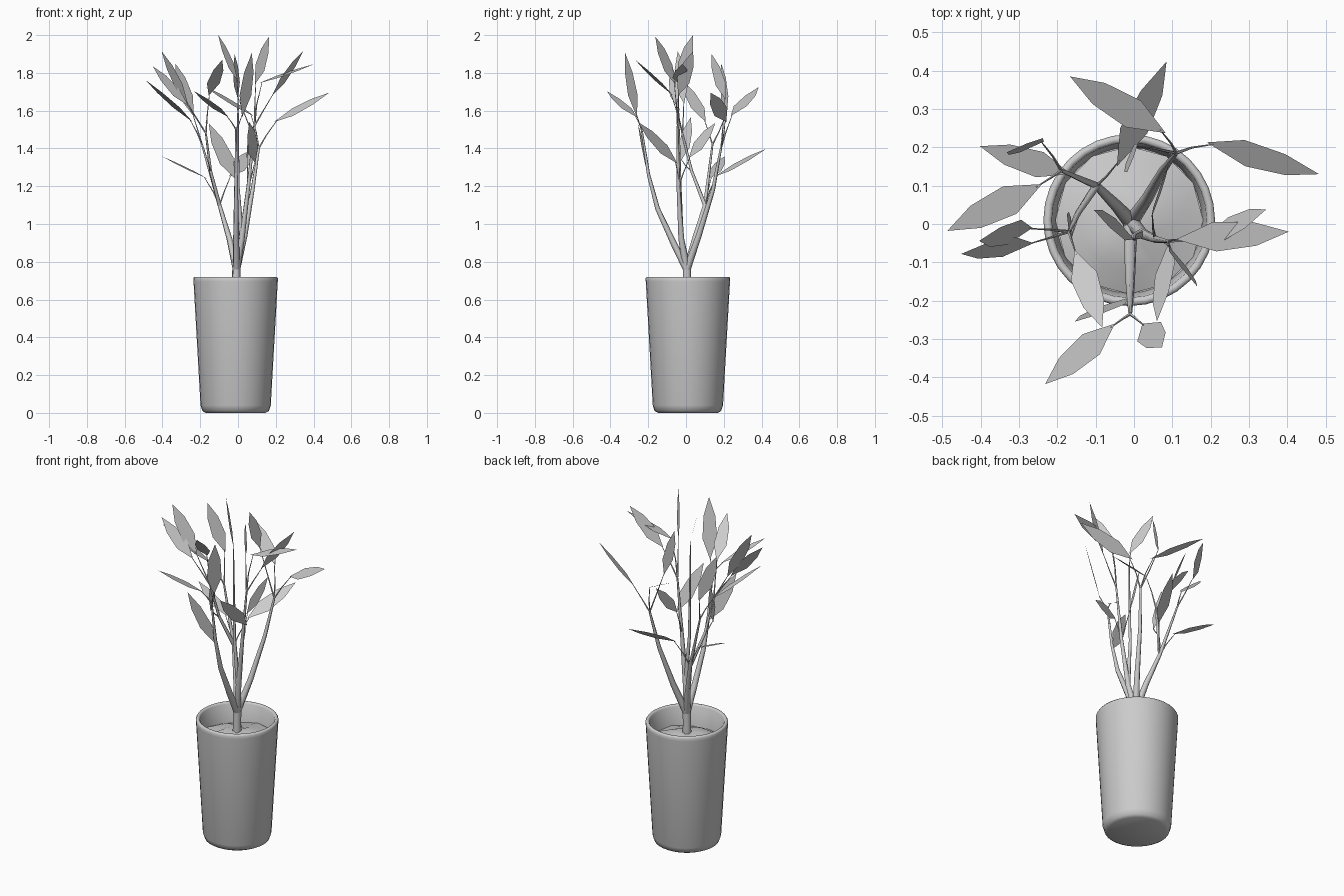
import bpy, bmesh, math, random
from mathutils import Vector as V, Quaternion

if "Cube" in bpy.data.objects:
    bpy.data.objects.remove(bpy.data.objects["Cube"])
random.seed(4)
CX, CY = -0.0125, 0.01


def finish(name, bm, smooth=None):
    bmesh.ops.recalc_face_normals(bm, faces=bm.faces[:])
    me = bpy.data.meshes.new(name)
    bm.to_mesh(me)
    bm.free()
    ob = bpy.data.objects.new(name, me)
    bpy.context.collection.objects.link(ob)
    if smooth:
        bpy.ops.object.select_all(action='DESELECT')
        ob.select_set(True)
        bpy.context.view_layer.objects.active = ob
        bpy.ops.object.shade_smooth_by_angle(angle=math.radians(smooth))
    return ob


def lathe(name, profile, n, jitter=0.0):
    bm = bmesh.new()
    rings = []
    for r, z in profile:
        if r == 0:
            rings.append([bm.verts.new((CX, CY, z))] * n)
        else:
            rings.append([bm.verts.new((CX + r * math.cos(2 * math.pi * i / n),
                                        CY + r * math.sin(2 * math.pi * i / n),
                                        z + random.uniform(-jitter, jitter))) for i in range(n)])
    for a, b in zip(rings, rings[1:]):
        for i in range(n):
            j = (i + 1) % n
            bm.faces.new(list(dict.fromkeys([a[i], a[j], b[j], b[i]])))
    return finish(name, bm, 60)


def tube(bm, pts, r0, r1, n=6):
    # tapered tube through a list of points
    pts = [V(p) for p in pts]
    rings = []
    for k, p in enumerate(pts):
        d = (pts[min(k + 1, len(pts) - 1)] - pts[max(k - 1, 0)]).normalized()
        s = d.cross(V((0.3, 1, 0))).normalized()
        t = d.cross(s)
        r = r0 + (r1 - r0) * k / (len(pts) - 1)
        rings.append([bm.verts.new(p + r * (math.cos(2 * math.pi * i / n) * s
                                            + math.sin(2 * math.pi * i / n) * t)) for i in range(n)])
    for a, b in zip(rings, rings[1:]):
        for i in range(n):
            bm.faces.new((a[i], a[(i + 1) % n], b[(i + 1) % n], b[i]))
    bm.faces.new(rings[0])
    bm.faces.new(rings[-1])


def leaf(bm, base, tip, roll):
    # flat six-sided blade, level across when roll is zero
    base, tip = V(base), V(tip)
    d = tip - base
    s = d.cross(V((0, 0, 1))).normalized() * min(0.04, 0.125 * d.length)
    s = Quaternion(d.normalized(), math.radians(roll)) @ s
    bm.faces.new([bm.verts.new(p) for p in (
        base, base + d * 0.34 + s, base + d * 0.7 + s * 0.8, tip,
        base + d * 0.7 - s * 0.8, base + d * 0.34 - s)])


# pot with rounded foot and thick rim
lathe("pot", [(0, 0), (0.158, 0), (0.176, 0.01), (0.186, 0.04), (0.223, 0.695), (0.224, 0.712),
              (0.219, 0.72), (0.208, 0.72), (0.202, 0.712), (0.19, 0.57), (0, 0.57)], 32)

# uneven soil
lathe("soil", [(0, 0.645), (0.07, 0.64), (0.13, 0.622), (0.193, 0.605)], 12, 0.012)

# trunk and main branches: points, start radius, end radius
n_front, n_left, n_side = (-0.01, -0.235, 1.5), (-0.19, 0.14, 1.42), (-0.17, -0.02, 1.48)
n_back, n_right, n_mid = (0.11, 0.185, 1.4), (0.088, -0.045, 1.52), (0, -0.04, 1.6)
hub, fork = (-0.008, 0.005, 0.76), (-0.098, 0.1, 1.1)
low_front, low_side = (-0.01, -0.198, 1.26), (-0.145, 0.03, 1.28)
low_right, low_mid = (0.055, -0.04, 1.2), (0.02, -0.025, 0.92)
branches = [
    ([(-0.01, 0.005, 0.58), (-0.01, 0.005, 0.7), (-0.008, 0.005, 0.8)], 0.024, 0.022),
    ([hub, (-0.01, -0.062, 0.89), (-0.01, -0.15, 1.08), low_front, n_front], 0.021, 0.005),
    ([hub, (-0.045, 0.047, 0.92), fork, n_left], 0.021, 0.005),
    ([fork, low_side, n_side], 0.011, 0.005),
    ([hub, (0.035, 0.068, 0.94), (0.077, 0.143, 1.18), n_back], 0.021, 0.006),
    ([hub, low_mid, low_right, n_right], 0.021, 0.005),
    ([low_mid, (0, -0.032, 1.2), n_mid], 0.013, 0.004),
]
bm = bmesh.new()
for b in branches:
    tube(bm, *b)
finish("branches", bm, 65)

# leaves: branch point, leaf base, leaf tip, optional roll in degrees
leaves = [
    (n_front, (-0.05, -0.26, 1.565), (-0.232, -0.418, 1.703)),
    (n_front, (0.022, -0.26, 1.565), (0.073, -0.322, 1.905)),
    (low_front, (-0.012, -0.192, 1.235), (-0.155, -0.255, 1.533), 74),
    (n_left, (-0.24, 0.104, 1.54), (-0.487, -0.018, 1.76)),
    (n_left, (-0.235, 0.215, 1.57), (-0.332, 0.187, 1.85), -75),
    (fork, (-0.165, 0.13, 1.242), (-0.402, 0.203, 1.358)),
    (fork, (-0.045, 0.15, 1.25), (0.085, 0.424, 1.397), 29),
    (n_side, (-0.262, -0.05, 1.625), (-0.451, -0.078, 1.835), -49),
    (n_side, (-0.265, -0.01, 1.635), (-0.404, -0.044, 1.914), -46),
    (n_side, (-0.155, -0.068, 1.68), (-0.083, -0.27, 1.87)),
    (low_side, (-0.16, -0.03, 1.33), (-0.175, 0.025, 1.565), 75),
    (n_back, (0.083, 0.237, 1.572), (-0.167, 0.385, 1.725)),
    (n_back, (0.19, 0.213, 1.54), (0.483, 0.13, 1.695), 35),
    (n_back, (0, 0.208, 1.66), (-0.018, 0.135, 1.9), 73),
    (n_right, (0.09, -0.057, 1.74), (0.165, -0.163, 1.993), -79),
    (n_right, (0.11, -0.04, 1.745), (0.404, -0.02, 1.847), 9),
    (n_right, (0.18, -0.042, 1.68), (0.345, 0.038, 1.915), -48),
    (low_right, (0.092, -0.045, 1.32), (0.06, -0.254, 1.54), 53),
    (low_right, (0.045, 0.015, 1.35), (0.09, 0.155, 1.535), 83),
    (n_mid, (0, -0.04, 1.755), (-0.105, 0.037, 2.0), 63),
]
stalks, blades = bmesh.new(), bmesh.new()
for start, base, tip, *roll in leaves:
    inner = V(base).lerp(V(tip), 0.06)
    tube(stalks, [start, V(start).lerp(V(base), 0.5), inner], 0.0045, 0.0015, 5)
    leaf(blades, base, tip, roll[0] if roll else 0)
finish("leaf_stalks", stalks, 65)
finish("leaves", blades)
